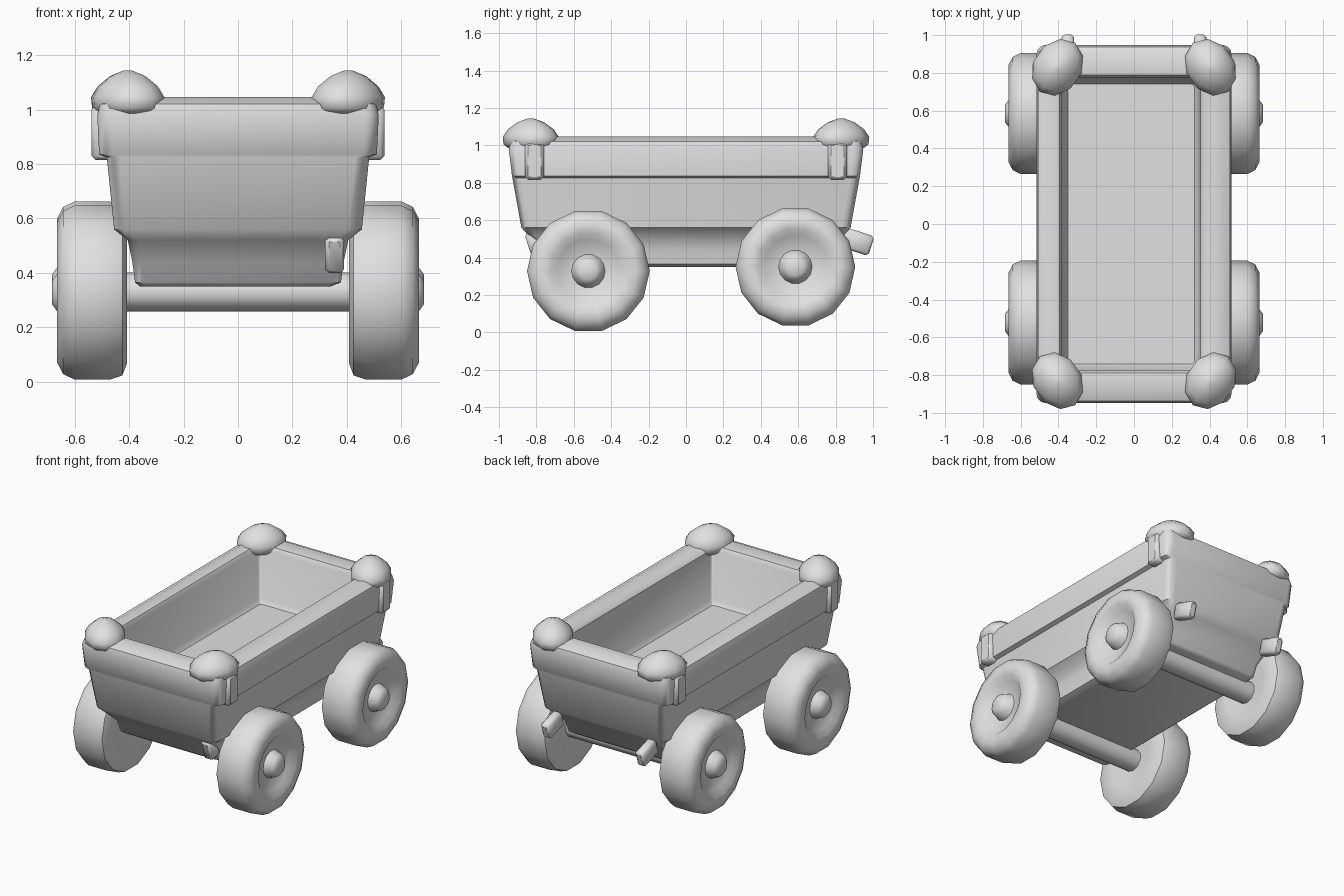
import bpy, bmesh, math
from mathutils import Matrix, Vector

if "Cube" in bpy.data.objects:
    bpy.data.objects.remove(bpy.data.objects["Cube"])

grey = bpy.data.materials.new("plain_grey")
grey.diffuse_color = (0.75, 0.75, 0.75, 1)
grey.use_nodes = True
grey.node_tree.nodes["Principled BSDF"].inputs["Base Color"].default_value = grey.diffuse_color


def finish(name, bm, angle=45):
    bmesh.ops.remove_doubles(bm, verts=bm.verts, dist=1e-5)
    bmesh.ops.recalc_face_normals(bm, faces=bm.faces)
    me = bpy.data.meshes.new(name)
    bm.to_mesh(me)
    bm.free()
    me.materials.append(grey)
    ob = bpy.data.objects.new(name, me)
    bpy.context.collection.objects.link(ob)
    bpy.ops.object.select_all(action='DESELECT')
    ob.select_set(True)
    bpy.context.view_layer.objects.active = ob
    bpy.ops.object.shade_smooth_by_angle(angle=math.radians(angle))
    return ob


def loft(bm, rings):
    """Skin a list of closed point rings and cap both ends."""
    vs = [[bm.verts.new(p) for p in r] for r in rings]
    for a, b in zip(vs, vs[1:]):
        n = len(a)
        for i in range(n):
            bm.faces.new((a[i], a[(i + 1) % n], b[(i + 1) % n], b[i]))
    bm.faces.new(vs[0])
    bm.faces.new(vs[-1])


def round_rect(hx, hy, z, r, cx=0.0):
    pts = []
    for q, (sx, sy) in enumerate(((1, 1), (-1, 1), (-1, -1), (1, -1))):
        for k in range(4):
            a = math.radians(90 * q + 30 * k)
            pts.append((cx + sx * (hx - r) + r * math.cos(a),
                        sy * (hy - r) + r * math.sin(a), z))
    return pts


# Wagon tub: outside going up, over the rim, inside going down to the floor
sections = [
    (0.350, 0.71, 0.35, 0.03, -0.01), (0.378, 0.73, 0.365, 0.03, 0),
    (0.388, 0.75, 0.44, 0.03, 0), (0.405, 0.845, 0.52, 0.04, 0),
    (0.455, 0.88, 0.56, 0.05, 0), (0.482, 0.928, 0.825, 0.05, 0),
    (0.510, 0.930, 0.835, 0.05, 0), (0.517, 0.948, 0.98, 0.05, 0),
    (0.507, 0.938, 1.02, 0.05, 0), (0.455, 0.88, 1.046, 0.04, 0),
    (0.385, 0.79, 1.035, 0.02, -0.01), (0.367, 0.775, 1.01, 0.015, -0.015),
    (0.355, 0.76, 0.69, 0.015, -0.015), (0.335, 0.74, 0.66, 0.015, -0.015)]
bm = bmesh.new()
loft(bm, [round_rect(hx, hy, z, r, cx) for hx, hy, z, r, cx in sections])
finish("tub", bm, 40)


def box(name, centre, size, tilt=0, bevel=0.015):
    bm = bmesh.new()
    bmesh.ops.create_cube(bm, size=1)
    bmesh.ops.scale(bm, vec=size, verts=bm.verts)
    bmesh.ops.bevel(bm, geom=bm.edges[:], offset=bevel, segments=1, affect='EDGES')
    bm.transform(Matrix.Translation(centre) @ Matrix.Rotation(math.radians(tilt), 4, 'X'))
    finish(name, bm)


# Corner posts with faceted domed caps, stretched along the corner diagonals
cap_profile = [(0.80, 0.985), (0.97, 1.005), (1.0, 1.045), (0.82, 1.085),
               (0.48, 1.123), (0.12, 1.143)]
for sx, sn in ((-1, "left"), (1, "right")):
    for sy, fn in ((-1, "front"), (1, "back")):
        box(f"{fn}_{sn}_post", Vector((sx * 0.475, sy * 0.81, 0.915)),
            (0.125, 0.10, 0.20))
        bm = bmesh.new()
        rings = []
        for f, z in cap_profile:
            ring = []
            for i in range(10):
                a = math.tau * (i + 0.5) / 10
                x, y = 0.137 * f * math.cos(a), 0.150 * f * math.sin(a)
                ring.append((sx * (0.405 + x - 0.1 * y), sy * (0.83 + y - 0.1 * x), z))
            rings.append(ring)
        loft(bm, rings)
        finish(f"{fn}_{sn}_cap", bm, 50)
    # Small bracket pegs under the back of the tub
    box(f"back_{sn}_peg", Vector((sx * 0.35, 0.915, 0.485)), (0.065, 0.16, 0.11), -18)

# Single bracket under the front right of the tub
box("front_right_peg", Vector((0.355, -0.80, 0.475)), (0.07, 0.09, 0.14), 18)


# Wheels: turned tyre, shallow dished face and hub in one profile (radius, x)
def wheel(name, side, y, z, R):
    prof = [(0.10, 0.43), (0.18, 0.412), (R - 0.06, 0.408), (R - 0.015, 0.425),
            (R, 0.47), (R, 0.60), (R - 0.02, 0.642), (R - 0.065, 0.665),
            (0.205, 0.660), (0.17, 0.632), (0.09, 0.615),
            (0.07, 0.665), (0.045, 0.683)]
    bm = bmesh.new()
    n = 14
    loft(bm, [[(side * x, y + r * math.cos(math.tau * i / n),
                z + r * math.sin(math.tau * i / n)) for i in range(n)]
              for r, x in prof])
    finish(name, bm, 50)


for end, y, z, R in (("front", -0.522, 0.328, 0.328), ("back", 0.585, 0.35, 0.32)):
    wheel(f"{end}_left_wheel", -1, y, z, R)
    wheel(f"{end}_right_wheel", 1, y, z, R)
    # Axle joining the pair
    bm = bmesh.new()
    loft(bm, [[(x, y + 0.075 * math.cos(math.tau * (i + 0.5) / 10),
                0.33 + 0.072 * math.sin(math.tau * (i + 0.5) / 10)) for i in range(10)]
              for x in (-0.45, 0.45)])
    finish(f"{end}_axle", bm)
